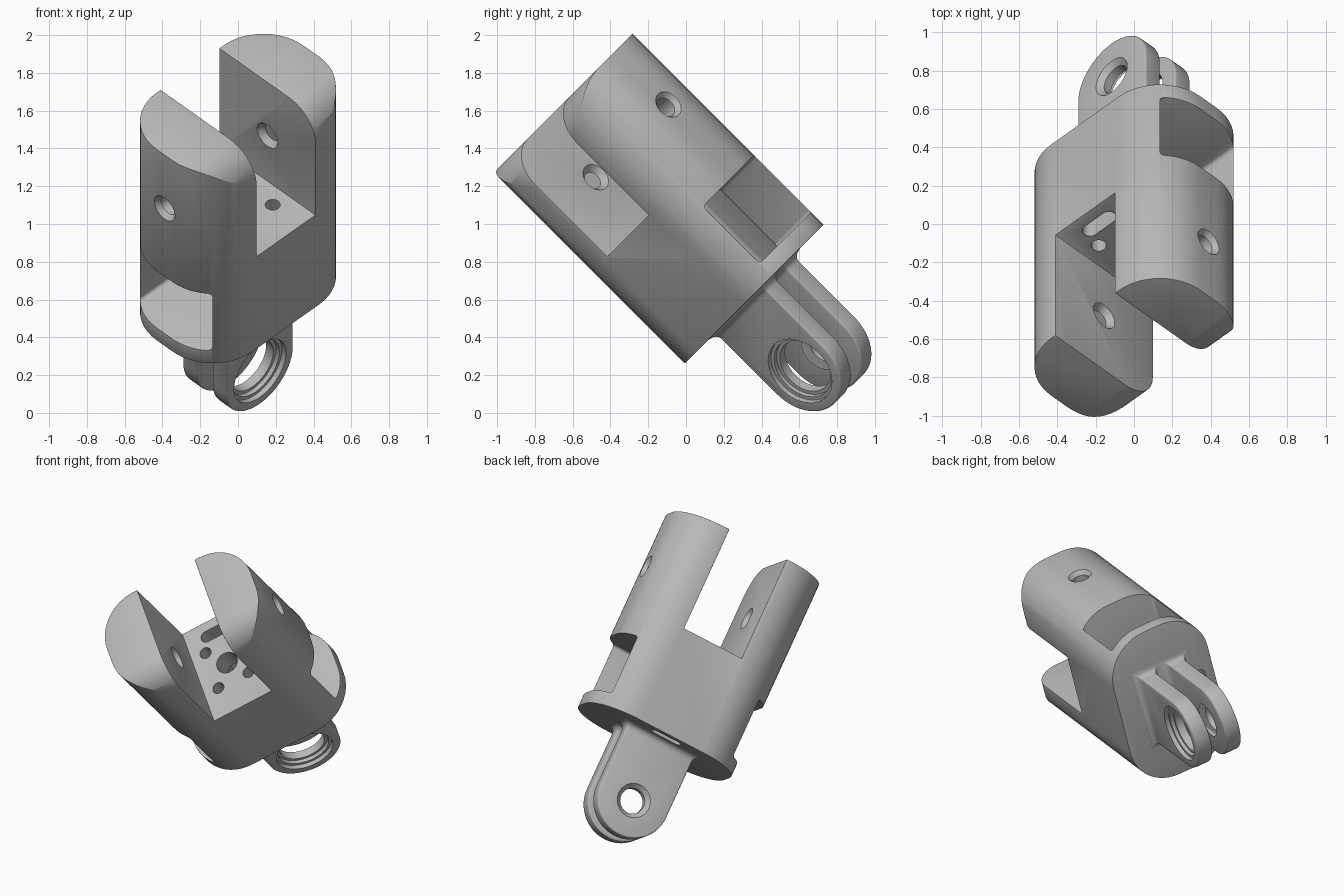
import bpy, bmesh, math
from mathutils import Matrix, Vector

if "Cube" in bpy.data.objects:
    bpy.data.objects.remove(bpy.data.objects["Cube"], do_unlink=True)

grey = bpy.data.materials.new("plain_grey")
grey.use_nodes = True
GREY = (0.48, 0.48, 0.48, 1)
grey.diffuse_color = GREY
grey.node_tree.nodes["Principled BSDF"].inputs["Base Color"].default_value = GREY

# Local frame: X across the two prongs, Y across the clevis, Z along the bracket
h = math.sqrt(0.5)
PLACE = Matrix(((h, -h, 0, 0), (0.5, 0.5, -h, 0.495), (0.5, 0.5, h, 0.495), (0, 0, 0, 1)))
BASE, FLOOR, TIP = 0.19, 0.88, 1.62
EYE = -0.27
cutters = []


def arc(cx, cy, r, start, end, steps=12):
    return [(cx + r * math.cos(math.radians(start + (end - start) * i / steps)),
             cy + r * math.sin(math.radians(start + (end - start) * i / steps)))
            for i in range(steps + 1)]


def rounded_box(w, d, r, steps=12, cx=0, cy=0):
    pts = []
    for sx, sy, a in ((1, 1, 0), (-1, 1, 90), (-1, -1, 180), (1, -1, 270)):
        pts += arc(cx + sx * (w - r), cy + sy * (d - r), r, a, a + 90, steps)
    return pts


def prism(name, pts, lo, hi, axis):
    """Extrude a closed 2D profile along one local axis."""
    order = {"X": lambda p, t: (t, p[0], p[1]),
             "Y": lambda p, t: (p[0], t, p[1]),
             "Z": lambda p, t: (p[0], p[1], t)}[axis]
    bm = bmesh.new()
    rings = [[bm.verts.new(order(p, t)) for p in pts] for t in (lo, hi)]
    bm.faces.new(rings[0])
    bm.faces.new(rings[1])
    n = len(pts)
    for i in range(n):
        j = (i + 1) % n
        bm.faces.new((rings[0][i], rings[0][j], rings[1][j], rings[1][i]))
    bmesh.ops.remove_doubles(bm, verts=bm.verts, dist=1e-5)
    bmesh.ops.recalc_face_normals(bm, faces=bm.faces)
    return add_mesh(name, bm)


def cone(name, r1, r2, lo, hi, axis, centre=(0, 0)):
    """Round cutter from lo (radius r1) to hi (radius r2)."""
    bm = bmesh.new()
    bmesh.ops.create_cone(bm, cap_ends=True, segments=40, radius1=r1, radius2=r2, depth=hi - lo)
    p, q = centre
    mid = (lo + hi) / 2
    turn, at = {"X": (Matrix.Rotation(math.pi / 2, 4, "Y"), (mid, p, q)),
                "Y": (Matrix.Rotation(-math.pi / 2, 4, "X"), (p, mid, q)),
                "Z": (Matrix.Identity(4), (p, q, mid))}[axis]
    bm.transform(Matrix.Translation(Vector(at)) @ turn)
    return add_mesh(name, bm)


def add_mesh(name, bm):
    me = bpy.data.meshes.new(name)
    bm.to_mesh(me)
    bm.free()
    ob = bpy.data.objects.new(name, me)
    bpy.context.collection.objects.link(ob)
    return ob


def cut(ob, tool, op="DIFFERENCE"):
    m = ob.modifiers.new(tool.name, "BOOLEAN")
    m.object, m.operation, m.solver = tool, op, "EXACT"
    tool.hide_render = True
    cutters.append(tool)


def soften(ob, width):
    m = ob.modifiers.new("soft_edges", "BEVEL")
    m.width, m.segments, m.limit_method = width, 3, "ANGLE"
    m.angle_limit = math.radians(40)


def finish(ob):
    """Bake modifiers, colour, shade and place the part."""
    bpy.context.view_layer.update()
    dg = bpy.context.evaluated_depsgraph_get()
    me = bpy.data.meshes.new_from_object(ob.evaluated_get(dg))
    ob.modifiers.clear()
    ob.data = me
    me.materials.clear()
    me.materials.append(grey)
    bpy.ops.object.select_all(action="DESELECT")
    ob.select_set(True)
    bpy.context.view_layer.objects.active = ob
    bpy.ops.object.shade_smooth_by_angle(angle=math.radians(35))
    me.transform(PLACE)


# Body: rounded section with one rounded corner on the prong tips
body = prism("body", rounded_box(0.55, 0.36, 0.3), BASE, TIP, "Z")
side = [(0.5, 0), (0.5, 2), (0.5, TIP)][:1] + [(0.5, 1.8), (0, 1.8), (0, TIP)]
side = [(0.5, 0), (0.5, TIP + 0.1), (0, TIP + 0.1)]
side = [(0.5, 0), (0.5, TIP)] + arc(-0.16, TIP - 0.2, 0.2, 90, 180) + [(-0.36, 0)]
cut(body, prism("tip_profile", side, -1, 1, "X"), "INTERSECT")
slot = [(-0.22, FLOOR), (0.22, FLOOR), (0.22, 2), (-0.22, 2)]
cut(body, prism("prong_slot", slot, -1, 1, "Y"))
window = rounded_box(0.27, 0.213, 0.02, 3, 0, 0.497)
cut(body, prism("window_cavity", window, -1, 1, "X"))
soften(body, 0.022)

# Cross holes through the prongs, countersunk on both faces
for s in (-1, 1):
    cut(body, cone("prong_hole", 0.055, 0.055, min(s * 0.1, s * 0.7), max(s * 0.1, s * 0.7), "X", (0, 1.22)))
    for at, grow in ((0.54, 1), (0.23, -1)):
        r = (0.05, 0.09) if s * grow > 0 else (0.09, 0.05)
        cut(body, cone("prong_sink", *r, s * at - 0.025, s * at + 0.025, "X", (0, 1.22)))

# Mounting holes in the slot floor and the wire slot through both decks
cut(body, cone("centre_hole", 0.075, 0.075, 0.6, 1, "Z"))
for sx in (-1, 1):
    for sy in (-1, 1):
        cut(body, cone("screw_hole", 0.04, 0.04, 0.6, 1, "Z", (sx * 0.115, sy * 0.145)))
cut(body, prism("wire_slot", rounded_box(0.11, 0.04, 0.0399, 8, 0, 0.255), 0, 1, "Z"))
finish(body)

# Clevis: two fingers with fillets where they meet the body
R, F, TOP = 0.25, 0.045, BASE + 0.02
half = [(R, BASE - F)] + arc(R + F, BASE - F, F, 180, 90, 5) + [(R + F, TOP)]
outline = arc(0, EYE, R, -180, 0, 32) + half + [(-x, z) for x, z in reversed(half)]
clevis = prism("clevis", outline, -0.3, 0.3, "Y")
OUT, IN = 0.165, 0.055
right = [(IN, -1), (OUT, -1)] + arc(OUT + F, BASE - F, F, 180, 90, 5) + [(OUT + F, 0.4)]
inner = [(IN, -1)] + arc(IN - F, BASE - F, F, 0, 90, 5)
fingers = right + [(-y, z) for y, z in reversed(right)] + [(-y, z) for y, z in inner[1:]] + list(reversed(inner))[:-1]
cut(clevis, prism("finger_profile", fingers, -1, 1, "X"), "INTERSECT")
soften(clevis, 0.018)

# Stepped socket in one finger, countersunk bolt hole in the other
for r, lo, hi in ((0.195, -0.3, -0.135), (0.175, -0.2, -0.11), (0.155, -0.2, 0)):
    cut(clevis, cone("socket", r, r, lo, hi, "Y", (0, EYE)))
cut(clevis, cone("bolt_hole", 0.085, 0.085, 0, 0.3, "Y", (0, EYE)))
cut(clevis, cone("bolt_sink", 0.08, 0.13, 0.13, 0.18, "Y", (0, EYE)))
cut(clevis, cone("bolt_sink", 0.13, 0.08, 0.04, 0.09, "Y", (0, EYE)))
finish(clevis)

for tool in cutters:
    bpy.data.objects.remove(tool, do_unlink=True)
